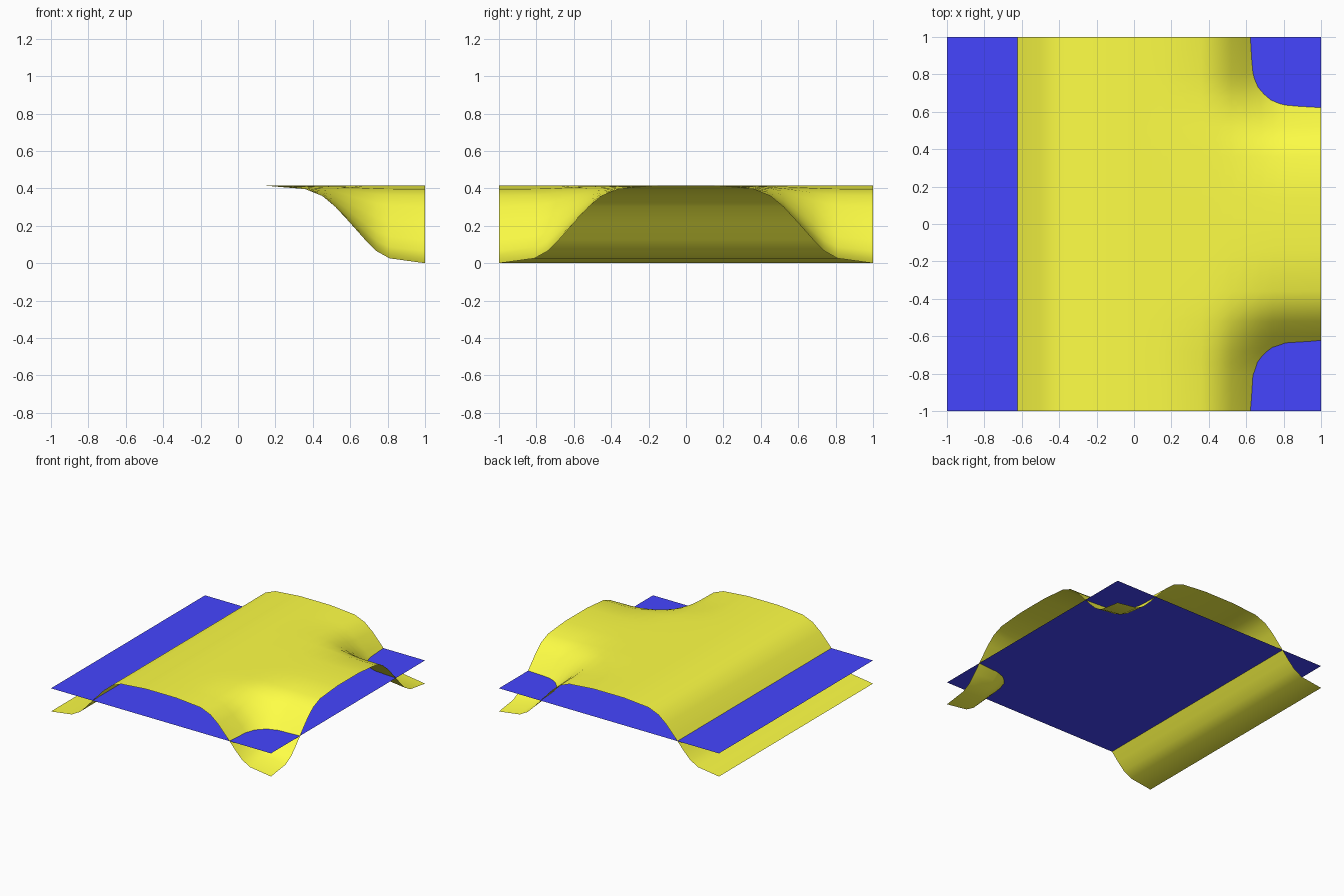
import bpy, bmesh

if "Cube" in bpy.data.objects:
    bpy.data.objects.remove(bpy.data.objects["Cube"])

# Falloff profile from the plateau (distance from centre) down to the rim
H = 0.415
PROFILE = [(0, H), (0.14, H), (0.36, 0.396), (0.45, 0.36), (0.52, 0.302),
           (0.60, 0.215), (0.68, 0.125), (0.74, 0.065), (0.81, 0.026), (1, 0)]
FALL = {d: z / H for d, z in PROFILE}
STEPS = sorted({s * d for d in FALL for s in (-1, 1)})


def material(name, colour):
    mat = bpy.data.materials.new(name)
    mat.diffuse_color = colour
    mat.use_nodes = True
    mat.node_tree.nodes["Principled BSDF"].inputs["Base Color"].default_value = mat.diffuse_color
    return mat


def height(x, y):
    # Left side falls away evenly; on the right only the two corners drop
    if x <= 0:
        return H * FALL[abs(x)]
    return H * (1 - (1 - FALL[x]) * (1 - FALL[abs(y)]))


def grid_sheet(name, steps, height_at, mat):
    bm = bmesh.new()
    rows = [[bm.verts.new((x, y, height_at(x, y))) for y in steps] for x in steps]
    for a, b in zip(rows, rows[1:]):
        for j in range(len(steps) - 1):
            face = bm.faces.new((a[j], b[j], b[j + 1], a[j + 1]))
            face.smooth = True
    mesh = bpy.data.meshes.new(name)
    bm.to_mesh(mesh)
    bm.free()
    mesh.materials.append(mat)
    obj = bpy.data.objects.new(name, mesh)
    bpy.context.collection.objects.link(obj)
    return obj


# Curved yellow surface
grid_sheet("curved_surface", STEPS, height, material("yellow", (1, 1, 0.06, 1)))

# Flat blue cutting plane
grid_sheet("flat_plane", [-1, 1], lambda x, y: 0.19, material("blue", (0.06, 0.06, 1, 1)))
